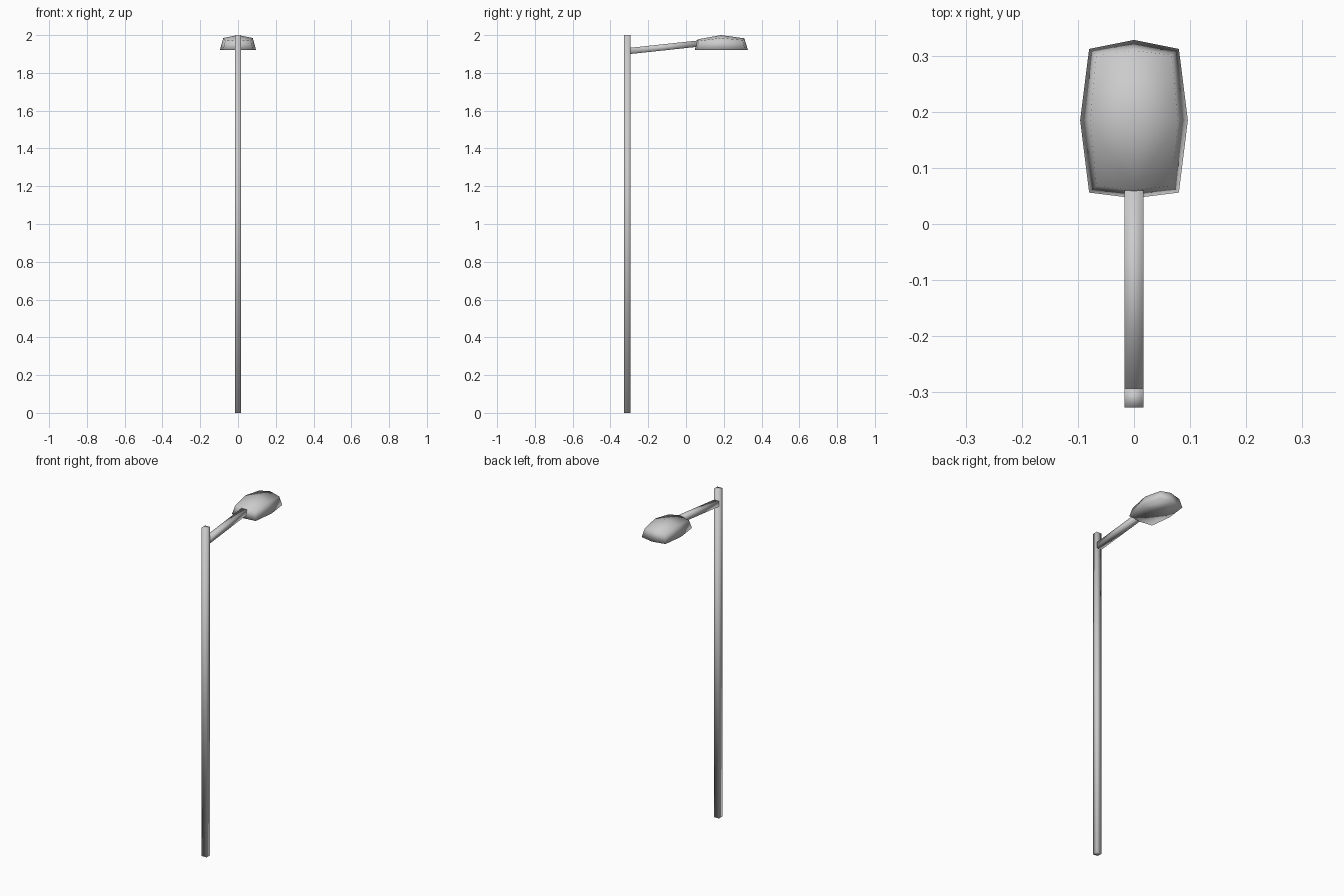
import bpy
import bmesh

if "Cube" in bpy.data.objects:
    bpy.data.objects.remove(bpy.data.objects["Cube"])


def finish(name, bm):
    """Turn a bmesh into a smooth-shaded object."""
    bmesh.ops.recalc_face_normals(bm, faces=bm.faces)
    for f in bm.faces:
        f.smooth = True
    mesh = bpy.data.meshes.new(name)
    bm.to_mesh(mesh)
    bm.free()
    obj = bpy.data.objects.new(name, mesh)
    bpy.context.collection.objects.link(obj)
    return obj


def bar(name, start, end):
    """Four-sided bar between two rings of corners."""
    bm = bmesh.new()
    a = [bm.verts.new(p) for p in start]
    b = [bm.verts.new(p) for p in end]
    bm.faces.new(a)
    bm.faces.new(b)
    for i in range(4):
        j = (i + 1) % 4
        bm.faces.new((a[i], a[j], b[j], b[i]))
    return finish(name, bm)


W = 0.017  # half width of pole and arm

# Square pole
def pole_ring(z):
    return [(x, -0.31 + y, z) for x, y in ((-W, -W), (W, -W), (W, W), (-W, W))]

bar("pole", pole_ring(0), pole_ring(2.0))


# Rising arm from pole to lamp head
def arm_ring(y, low, high):
    return [(-W, y, low), (W, y, low), (W, y, high), (-W, y, high)]

bar("arm", arm_ring(-0.295, 1.90, 1.933), arm_ring(0.06, 1.938, 1.971))

# Lamp head: eight-sided rim, smaller upper ring, raised centre
CY = 0.185
rim = [(0, 0.046, 1.92), (0.08, 0.056, 1.92), (0.096, CY, 1.92),
       (0.08, 0.312, 1.92), (0, 0.328, 1.92)]
crown = [(0, 0.06, 1.977), (0.067, 0.068, 1.969), (0.078, CY, 1.985),
         (0.067, 0.301, 1.973), (0, 0.309, 1.983)]


def mirrored(half):
    return half + [(-x, y, z) for x, y, z in half[3:0:-1]]


bm = bmesh.new()
low = [bm.verts.new(p) for p in mirrored(rim)]
top = [bm.verts.new(p) for p in mirrored(crown)]
peak = bm.verts.new((0, CY, 2.0))
base = bm.verts.new((0, CY, 1.92))
for i in range(8):
    j = (i + 1) % 8
    bm.faces.new((low[i], low[j], top[j], top[i]))
for i in range(0, 8, 2):
    k = (i + 2) % 8
    bm.faces.new((top[i], top[i + 1], top[k], peak))
    bm.faces.new((low[i], low[i + 1], low[k], base))
finish("lamp_head", bm)
